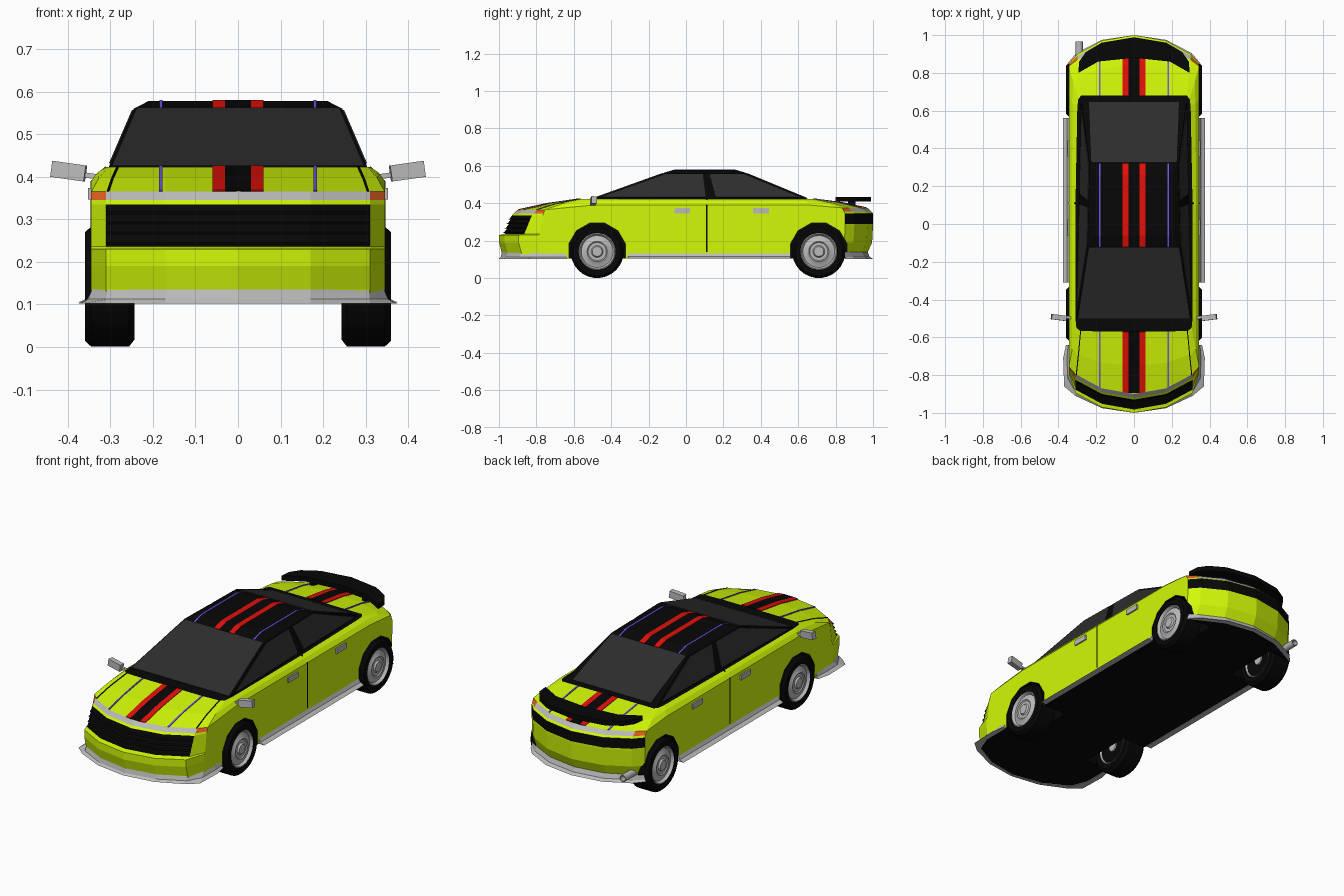
import bpy, bmesh, math
from mathutils import Vector, Matrix

if "Cube" in bpy.data.objects:
    bpy.data.objects.remove(bpy.data.objects["Cube"])


def material(name, rgb):
    m = bpy.data.materials.new(name)
    m.diffuse_color = (*rgb, 1)
    m.use_nodes = True
    m.node_tree.nodes["Principled BSDF"].inputs["Base Color"].default_value = m.diffuse_color
    return m


LIME = material("lime_paint", (0.65, 0.95, 0.002))
BLACK = material("black_trim", (0.002, 0.002, 0.002))
SILVER = material("silver", (0.5, 0.5, 0.5))
ORANGE = material("orange_lamp", (0.8, 0.12, 0.015))
GLASS = material("dark_glass", (0.026, 0.026, 0.026))
RED = material("red_stripe", (0.78, 0.005, 0.003))
BLUE = material("blue_stripe", (0.15, 0.1, 0.9))


def make(name, verts, faces, mats, smooth=False):
    me = bpy.data.meshes.new(name)
    me.from_pydata([tuple(v) for v in verts], [], faces)
    for m in mats:
        me.materials.append(m)
    bm = bmesh.new()
    bm.from_mesh(me)
    bmesh.ops.recalc_face_normals(bm, faces=bm.faces)
    bm.to_mesh(me)
    bm.free()
    if smooth:
        me.shade_smooth()
        me.set_sharp_from_angle(angle=math.radians(32))
    ob = bpy.data.objects.new(name, me)
    bpy.context.collection.objects.link(ob)
    return ob


def loft(name, rings, mats, smooth=False):
    """Skin equal-sized closed rings and cap both ends."""
    n = len(rings[0])
    faces = [(r * n + i, r * n + (i + 1) % n, (r + 1) * n + (i + 1) % n, (r + 1) * n + i)
             for r in range(len(rings) - 1) for i in range(n)]
    faces += [tuple(range(n)), tuple((len(rings) - 1) * n + i for i in range(n))]
    return make(name, [v for r in rings for v in r], faces, mats, smooth)


def panel(name, rows, mat, thick=0.007):
    """Thin sheet through rows of points, lying on a surface."""
    n = len(rows[0])
    faces = [(r * n + i, r * n + i + 1, (r + 1) * n + i + 1, (r + 1) * n + i)
             for r in range(len(rows) - 1) for i in range(n - 1)]
    ob = make(name, [v for r in rows for v in r], faces, [mat])
    mod = ob.modifiers.new("thickness", "SOLIDIFY")
    mod.thickness, mod.offset = thick, 0


def beam(name, inner, outer, z0, z1, mat):
    """Strip with a flared foot following a plan path."""
    rings = []
    for a, b in zip(inner, outer):
        c = Vector(a).lerp(Vector(b), .35)
        rings.append([(*a, z1), (*c, z0 + .3 * (z1 - z0)), (*b, z0), (*a, z0)])
    loft(name, rings, [mat])


def mirrored(pts):
    return pts + [(-x, y) for x, y in reversed(pts[:-1])]


def box(name, c, size, mat, rot=Matrix.Identity(3)):
    v = [rot @ Vector((x * size[0], y * size[1], z * size[2])) / 2 + Vector(c)
         for z in (-1, 1) for x, y in ((-1, -1), (1, -1), (1, 1), (-1, 1))]
    loft(name, [v[:4], v[4:]], [mat])


def lathe(name, profile, centre, side, mat, n=28, smooth=True):
    """Turn (x, radius) points around a wheel axis."""
    return loft(name, [[(side * x, centre[0] + r * math.sin(2 * math.pi * (i + .5) / n),
                         centre[1] + r * math.cos(2 * math.pi * (i + .5) / n))
                        for i in range(n)] for x, r in profile], [mat], smooth)


# Body: plan stations (front centre to rear centre) times height levels
PLAN = [(0, -1), (.17, -.97), (.31, -.895), (.345, -.79), (.345, -.5), (.345, .1),
        (.345, .66), (.345, .85), (.3, .9), (.17, .97), (0, 1)]
BELT = [(0, -.57), (.17, -.57), (.285, -.565), (.305, -.55), (.31, -.5), (.31, .1),
        (.3, .62), (.295, .66), (.28, .68), (.17, .68), (0, .68)]
FRONT = [(.015, .105), (.015, .135), (0, .19), (0, .23), (.03, .236), (.07, .335),
         (.08, .345), (.1, .365)]
REAR = [(.02, .105), (.03, .135), (.005, .19), (0, .28), (0, .29), (0, .345),
        (.01, .355), (.03, .375)]
BELT_Z = .423


def column(i):
    (x, y), (bx, by) = PLAN[i], BELT[i]
    push = (1, 1, 1, .35, 0, 0, 0, -.5, -1, -1, -1)[i]
    col = [Vector((x, y + d * push, z)) for d, z in (FRONT if i < 6 else REAR)]
    if 4 <= i <= 6:
        col[-1].z = .39
    top = Vector((bx, by, BELT_Z))
    return col + [col[-1].lerp(top, .45) + Vector((0, 0, .006)), top]


cols = [column(i) for i in range(11)]
ring_ids = list(range(11)) + list(range(9, 0, -1))
levels = [[Vector((cols[i][k].x * (1 if j < 11 else -1), cols[i][k].y, cols[i][k].z))
           for j, i in enumerate(ring_ids)] for k in range(10)]
body = loft("body", levels, [LIME, BLACK, SILVER, ORANGE])
for k in range(9):
    for j in range(20):
        s = min(ring_ids[j], ring_ids[(j + 1) % 20])
        m = 0
        if (k == 4 and (s < 2 or s >= 7)) or (k == 3 and s < 2):
            m = 1 if k == 4 else 0
        elif k == 6:
            m = 2 if s < 2 or s >= 8 else 3 if s in (2, 7) else 0
        body.data.polygons[k * 20 + j].material_index = m
for p in list(body.data.polygons)[-2:]:
    p.material_index = 1

# Wheel arches, cut out of the body with black lining
WHEEL_Y, WHEEL_Z = (-.475, .71), .142
for y in WHEEL_Y:
    for s in (-1, 1):
        cut = lathe("arch_cutter", [(.2, .157), (.45, .157)], (y, WHEEL_Z), s, LIME, 12, False)
        cut.data.materials.append(BLACK)
        for p in cut.data.polygons:
            p.material_index = 1
        cut.hide_render = True
        cut.display_type = 'WIRE'
        mod = body.modifiers.new("arch", "BOOLEAN")
        mod.operation, mod.solver, mod.object = 'DIFFERENCE', 'EXACT', cut

# Wheels, with a rim face on both sides
for y, end in zip(WHEEL_Y, ("front", "rear")):
    for s, side in ((1, "right"), (-1, "left")):
        tag = f"{end}_{side}"
        lathe(tag + "_tyre", [(.255, .095), (.244, .1), (.243, .125), (.256, .142), (.345, .142),
                              (.36, .128), (.359, .1), (.34, .096)], (y, WHEEL_Z), s, BLACK)
        lathe(tag + "_rim", [(.25, .002), (.25, .026), (.262, .032), (.262, .085), (.246, .094),
                             (.25, .1), (.354, .1), (.358, .094), (.344, .085), (.35, .06),
                             (.355, .054), (.35, .048), (.35, .032), (.359, .026), (.359, .002)],
              (y, WHEEL_Z), s, SILVER)

# Silver skirts around the bottom edge
beam("front_splitter",
     mirrored([(.343, -.64), (.343, -.7), (.343, -.79), (.308, -.88), (.17, -.955), (0, -.985)]),
     mirrored([(.36, -.64), (.375, -.71), (.37, -.86), (.31, -.91), (.17, -.975), (0, -1)]),
     .102, .136, SILVER)
beam("rear_skirt", mirrored([(.343, .85), (.295, .88), (.165, .945), (0, .972)]),
     mirrored([(.352, .85), (.305, .905), (.17, .975), (0, 1)]), .103, .138, SILVER)
for s in (-1, 1):
    beam("side_sill", [(s * .342, -.31), (s * .342, .56)],
         [(s * .377, -.31), (s * .377, .56)], .104, .138, SILVER)

# Grille slats
for k in range(4):
    z = .241 + .024 * k
    path = [(x, y + .034 + (z - .236) * .4) for x, y in PLAN[2::-1]]
    beam("grille_slat", mirrored(path), mirrored([(x, y - .018) for x, y in path]),
         z, z + .016, BLACK)


# Cabin
def cabin_ring(xf, yf, xr, yr, z):
    return [(xf, yf, z), (xr, yr, z), (-xr, yr, z), (-xf, yf, z)]


loft("cabin", [cabin_ring(.305, -.51, .28, .66, .42), cabin_ring(.245, -.12, .235, .32, .56),
               cabin_ring(.21, -.06, .2, .26, .578)], [BLACK])


def screen(name, y0, z0, x0, y1, z1, x1):
    panel(name, [[(-x0, y0, z0), (x0, y0, z0)], [(-x1, y1, z1), (x1, y1, z1)]], GLASS)


screen("windscreen", -.5, .4236, .296, -.123, .559, .238)
screen("rear_window", .645, .4262, .238, .323, .559, .226)
for s in (-1, 1):
    def on_side(y, z):
        return (s * (.2941 - .0214 * y - .371 * (z - .42)), y, z)
    for name, q in (("front_side_window", ((-.455, .431), (.105, .431), (-.105, .556), (.09, .556))),
                    ("rear_side_window", ((.16, .431), (.61, .431), (.125, .556), (.305, .556)))):
        p = [on_side(*c) for c in q]
        panel(name, [p[:2], p[2:]], GLASS)


# Stripes over bonnet, roof and boot
def on_deck(x, level, front):
    pts = [cols[i][level] for i in ((0, 1, 2) if front else (10, 9, 8))]
    a, b = pts[:2] if abs(x) <= pts[1].x else pts[1:]
    p = a.lerp(b, (abs(x) - a.x) / (b.x - a.x))
    return (x, p.y, p.z)


ROOF = [(-.12, .56), (-.06, .578), (.26, .578), (.32, .56)]
for name, x0, x1, mat in (("black_stripe", -.03, .03, BLACK), ("red_stripe", .03, .06, RED),
                          ("red_stripe", -.06, -.03, RED), ("blue_line", .177, .185, BLUE),
                          ("blue_line", -.185, -.177, BLUE)):
    for front in (True, False):
        panel(name, [[on_deck(x, k, front) for x in (x0, x1)] for k in (7, 8, 9)], mat)
    panel("roof_" + name, [[(x0, y, z), (x1, y, z)] for y, z in ROOF], mat, .005)

# Bonnet seams, door seams, handles and mirrors
for s in (-1, 1):
    panel("bonnet_seam", [[on_deck(s * (x + d), k, True) for d in (0, .005)]
                          for x, k in ((.303, 7), (.292, 8), (.28, 9))], BLACK, .005)
    panel("door_seam", [[(s * x, y, z) for y in (.107, .115)]
                        for x, z in ((.345, .14), (.345, .388), (.31, .423))], BLACK, .004)
    for y in (-.02, .4):
        box("door_handle", (s * .346, y, .36), (.014, .085, .028), SILVER)
    tilt = Matrix.Rotation(-s * .14, 3, 'Y') @ Matrix.Rotation(s * .12, 3, 'Z')
    box("mirror", (s * .398, -.495, .413), (.08, .028, .038), SILVER, tilt)
    box("mirror_stalk", (s * .345, -.495, .402), (.04, .014, .012), SILVER, tilt)

# Spoiler with two supports
outline = mirrored([(.29, .86), (.255, .91), (.17, .96), (0, .988)]) \
    + [(-.295, .8), (-.19, .86), (0, .88), (.19, .86), (.295, .8)]
loft("spoiler", [[(x, y, z) for x, y in outline] for z in (.408, .434)], [BLACK])
for s in (-1, 1):
    box("spoiler_support", (s * .16, .885, .397), (.02, .04, .035), BLACK)

# Exhaust pipe on the left
pipe = [(.82, .019), (.965, .019), (.965, .014), (.93, .014)]
loft("exhaust", [[(-.29 + r * math.cos(i * math.pi / 8), y, .148 + r * math.sin(i * math.pi / 8))
                  for i in range(16)] for y, r in pipe], [SILVER], smooth=True)
